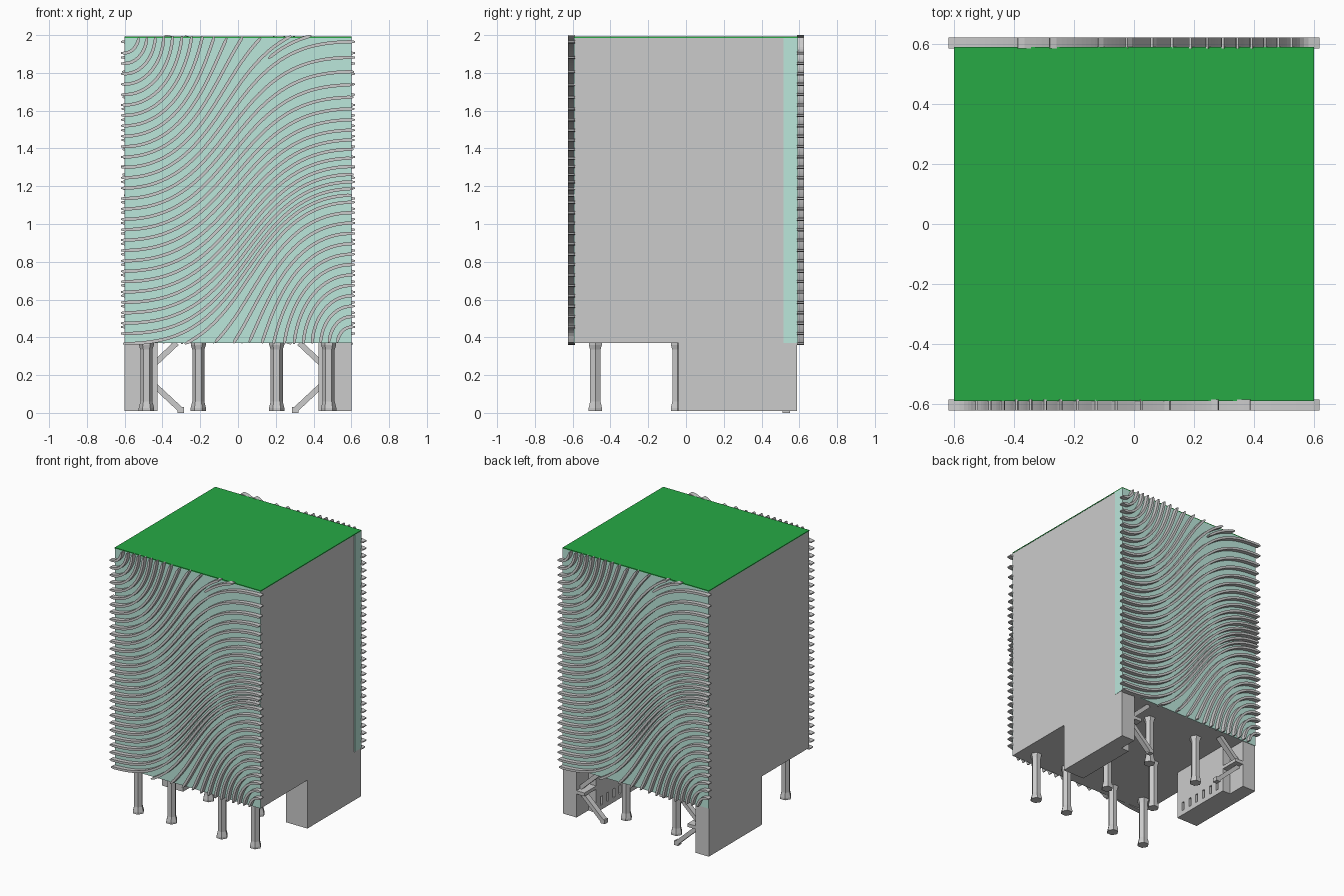
import bpy, bmesh, math
from mathutils import Vector

if "Cube" in bpy.data.objects:
    bpy.data.objects.remove(bpy.data.objects["Cube"])


def material(name, rgb):
    m = bpy.data.materials.new(name)
    m.diffuse_color = (*rgb, 1)
    m.use_nodes = True
    m.node_tree.nodes["Principled BSDF"].inputs["Base Color"].default_value = m.diffuse_color
    return m


GLASS = material("teal_glass", (0.50, 0.80, 0.71))
GREEN = material("roof_green", (0.02, 0.40, 0.06))


def finish(bm, name, mat=None):
    bmesh.ops.recalc_face_normals(bm, faces=bm.faces)
    me = bpy.data.meshes.new(name)
    bm.to_mesh(me)
    bm.free()
    ob = bpy.data.objects.new(name, me)
    bpy.context.collection.objects.link(ob)
    if mat:
        me.materials.append(mat)
    return ob


def add_box(bm, x0, x1, y0, y1, z0, z1):
    vs = bmesh.ops.create_cube(bm, size=1)["verts"]
    for v in vs:
        v.co = Vector(((x0 + x1) / 2 + v.co.x * (x1 - x0),
                       (y0 + y1) / 2 + v.co.y * (y1 - y0),
                       (z0 + z1) / 2 + v.co.z * (z1 - z0)))


def box(name, *dims, mat=None):
    bm = bmesh.new()
    add_box(bm, *dims)
    return finish(bm, name, mat)


# main volume, glazed front and back, green roof
box("tower_body", -0.60, 0.60, -0.588, 0.51, 0.37, 1.985)
box("tower_back_wall", -0.60, 0.595, 0.51, 0.585, 0.37, 1.985)
box("front_glass", -0.60, 0.60, -0.592, -0.588, 0.37, 1.985, mat=GLASS)
box("back_glass", -0.60, 0.60, 0.585, 0.592, 0.37, 1.985, mat=GLASS)
box("side_glass_strip", 0.595, 0.602, 0.515, 0.592, 0.37, 1.985, mat=GLASS)
box("green_roof", -0.602, 0.602, -0.592, 0.592, 1.985, 1.992, mat=GREEN)


# flow direction: arcs round the top left and bottom right corners
def flow(x, z):
    p = math.atan2(1.6 * max(x + 0.6, 0), max(2.0 - z, 0.01))
    q = math.atan2(1.6 * max(0.6 - x, 0), max(z - 0.36, 0.01))
    t = min(max((x + 0.5) / 1.0, 0), 1)
    t = t * t * (3 - 2 * t)
    a = p * (1 - t) + q * t
    return math.cos(a), math.sin(a)


GAP, STEP = 0.055, 0.02
grid = {}


def clear(x, z, d):
    i, j = int(x // GAP), int(z // GAP)
    return all((x - a) ** 2 + (z - b) ** 2 > d * d
               for u in (i - 1, i, i + 1) for v in (j - 1, j, j + 1)
               for a, b in grid.get((u, v), ()))


def trace(x, z, s):
    pts = []
    for _ in range(200):
        dx, dz = flow(x, z)
        mx, mz = flow(x + s * dx * STEP / 2, z + s * dz * STEP / 2)
        x, z = x + s * mx * STEP, z + s * mz * STEP
        if abs(x) > 0.622 or not 0.36 < z < 2.0 or not clear(x, z, GAP * 0.52):
            break
        pts.append((x, z))
    return pts


# seeds: left edge, right edge, top, bottom, then the gaps inside
seeds = [(-0.6, 1.96 - i * GAP) for i in range(29)]
seeds += [(0.6, 0.40 + i * GAP) for i in range(29)]
seeds += [(-0.55 + i * 0.02, z) for z in (1.985, 0.375) for i in range(56)]
seeds += [(-0.58 + i * 0.02, 0.39 + j * 0.02) for j in range(80) for i in range(59)]
lines = []
for x, z in seeds:
    if clear(x, z, GAP * 0.93):
        pts = trace(x, z, -1)[::-1] + [(x, z)] + trace(x, z, 1)
        if len(pts) > 4:
            lines.append(pts)
            for a, b in pts:
                grid.setdefault((int(a // GAP), int(b // GAP)), []).append((a, b))


# curved fins, the back set is the front set turned half round
def fins(name, s):
    bm = bmesh.new()
    for pts in lines:
        prev, last = None, len(pts) - 1
        for i, (x, z) in enumerate(pts):
            dx, dz = flow(x, z)
            w = 0.004 if i in (0, last) else 0.0085
            ring = [bm.verts.new((s * (x - dz * w * k), s * y, z + dx * w * k))
                    for k, y in ((-1, -0.587), (1, -0.587), (1, -0.624), (-1, -0.624))]
            if prev:
                for k in range(4):
                    n = (k + 1) % 4
                    bm.faces.new((prev[k], prev[n], ring[n], ring[k]))
            if i in (0, last):
                bm.faces.new(ring)
            prev = ring
    return finish(bm, name)


fins("front_fins", 1)
fins("back_fins", -1)


# hexagonal columns with flared foot and head
PROFILE = [(0.041, 0.01), (0.041, 0.025), (0.032, 0.06),
           (0.032, 0.335), (0.040, 0.36), (0.040, 0.372)]


def column(name, cx, cy):
    bm = bmesh.new()
    prev = None
    for r, z in PROFILE:
        ring = [bm.verts.new((cx + r * math.cos(k * math.pi / 3),
                              cy + r * math.sin(k * math.pi / 3), z)) for k in range(6)]
        if prev:
            for k in range(6):
                n = (k + 1) % 6
                bm.faces.new((prev[k], prev[n], ring[n], ring[k]))
        else:
            bm.faces.new(ring)
        prev = ring
    bm.faces.new(prev)
    finish(bm, name)


for x, y in [(-0.485, -0.48), (-0.21, -0.48), (0.205, -0.48), (0.48, -0.48),
             (-0.21, -0.045), (0.205, -0.045), (-0.21, 0.41), (0.205, 0.41)]:
    column("column", x, y)


# ground floor blocks with window row, stair recess and stair flights
def flight(bm, s, a, b, y0, y1, t):
    d = (Vector(b) - Vector(a)).normalized()
    n = Vector((-d.y, d.x)) * t / 2
    quad = [Vector(a) + n, Vector(a) - n, Vector(b) - n, Vector(b) + n]
    lo, hi = [[bm.verts.new((s * p.x, y, p.y)) for p in quad] for y in (y0, y1)]
    bm.faces.new(lo)
    bm.faces.new(hi)
    for k in range(4):
        n = (k + 1) % 4
        bm.faces.new((lo[k], lo[n], hi[n], hi[k]))


for s, side in ((-1, "left"), (1, "right")):
    bm = bmesh.new()

    def part(x0, x1, *r):
        add_box(bm, *sorted((s * x0, s * x1)), *r)

    part(0.49, 0.60, -0.04, 0.588, 0.01, 0.37)
    part(0.425, 0.49, -0.04, 0.45, 0.11, 0.37)
    part(0.425, 0.49, -0.04, 0.45, 0.01, 0.045)
    for k in range(7):
        y = -0.04 + k * 0.073
        part(0.425, 0.49, y, y + 0.052 if k < 6 else 0.45, 0.045, 0.11)
    finish(bm, side + "_ground_block")

    bm = bmesh.new()
    part(0.425, 0.50, 0.45, 0.588, 0.185, 0.21)
    flight(bm, s, (0.50, 0.20), (0.305, 0.018), 0.51, 0.55, 0.03)
    flight(bm, s, (0.49, 0.215), (0.325, 0.37), 0.51, 0.55, 0.03)
    part(0.285, 0.32, 0.51, 0.55, 0.0, 0.03)
    finish(bm, side + "_stairs")
